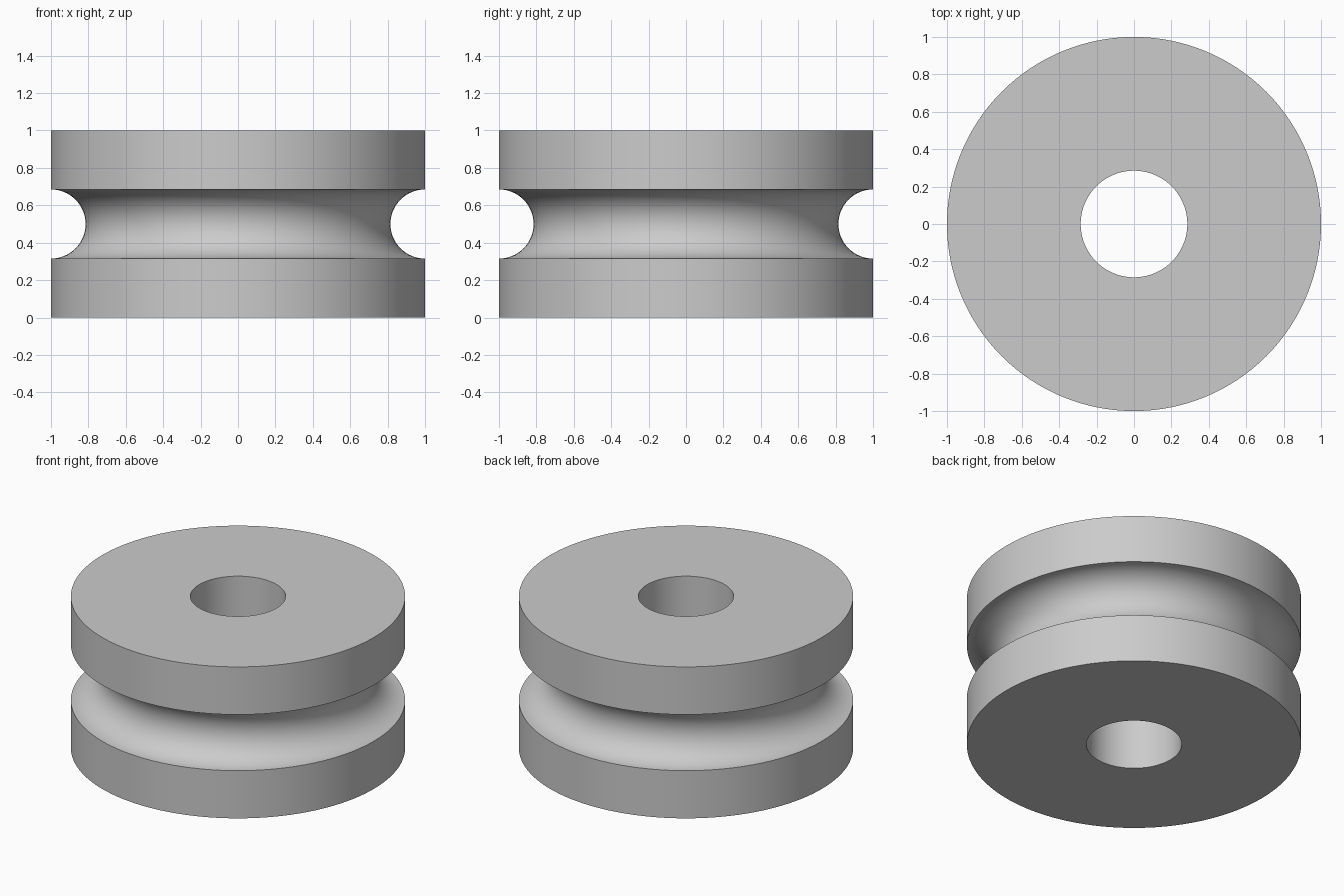
import bpy
import bmesh
from math import cos, sin, pi, radians

cube = bpy.data.objects.get("Cube")
if cube:
    bpy.data.objects.remove(cube, do_unlink=True)

RIM, BORE, HEIGHT = 1.0, 0.285, 1.0
GROOVE = 0.185
SEGMENTS, ARC_STEPS = 128, 32

# Plain grey finish
grey = bpy.data.materials.new("plain_grey")
grey.use_nodes = True
colour = (0.6, 0.6, 0.6, 1)
grey.diffuse_color = colour
grey.node_tree.nodes["Principled BSDF"].inputs["Base Color"].default_value = colour

# Cross-section: bore, flat faces, rim and half-round groove
profile = [(BORE, 0), (RIM, 0)]
for i in range(ARC_STEPS + 1):
    a = -pi / 2 + pi * i / ARC_STEPS
    profile.append((RIM - GROOVE * cos(a), HEIGHT / 2 + GROOVE * sin(a)))
profile += [(RIM, HEIGHT), (BORE, HEIGHT)]

# Revolve the closed section around the axle
bm = bmesh.new()
rings = []
for s in range(SEGMENTS):
    t = 2 * pi * s / SEGMENTS
    rings.append([bm.verts.new((r * cos(t), r * sin(t), z)) for r, z in profile])
count = len(profile)
for s, ring in enumerate(rings):
    following = rings[(s + 1) % SEGMENTS]
    for i in range(count):
        j = (i + 1) % count
        bm.faces.new((ring[i], following[i], following[j], ring[j]))
bmesh.ops.recalc_face_normals(bm, faces=bm.faces)

mesh = bpy.data.meshes.new("grooved_wheel")
bm.to_mesh(mesh)
bm.free()
mesh.materials.append(grey)
wheel = bpy.data.objects.new("grooved_wheel", mesh)
bpy.context.collection.objects.link(wheel)

# Smooth curved walls, crisp edges
bpy.ops.object.select_all(action="DESELECT")
wheel.select_set(True)
bpy.context.view_layer.objects.active = wheel
bpy.ops.object.shade_smooth_by_angle(angle=radians(30))
